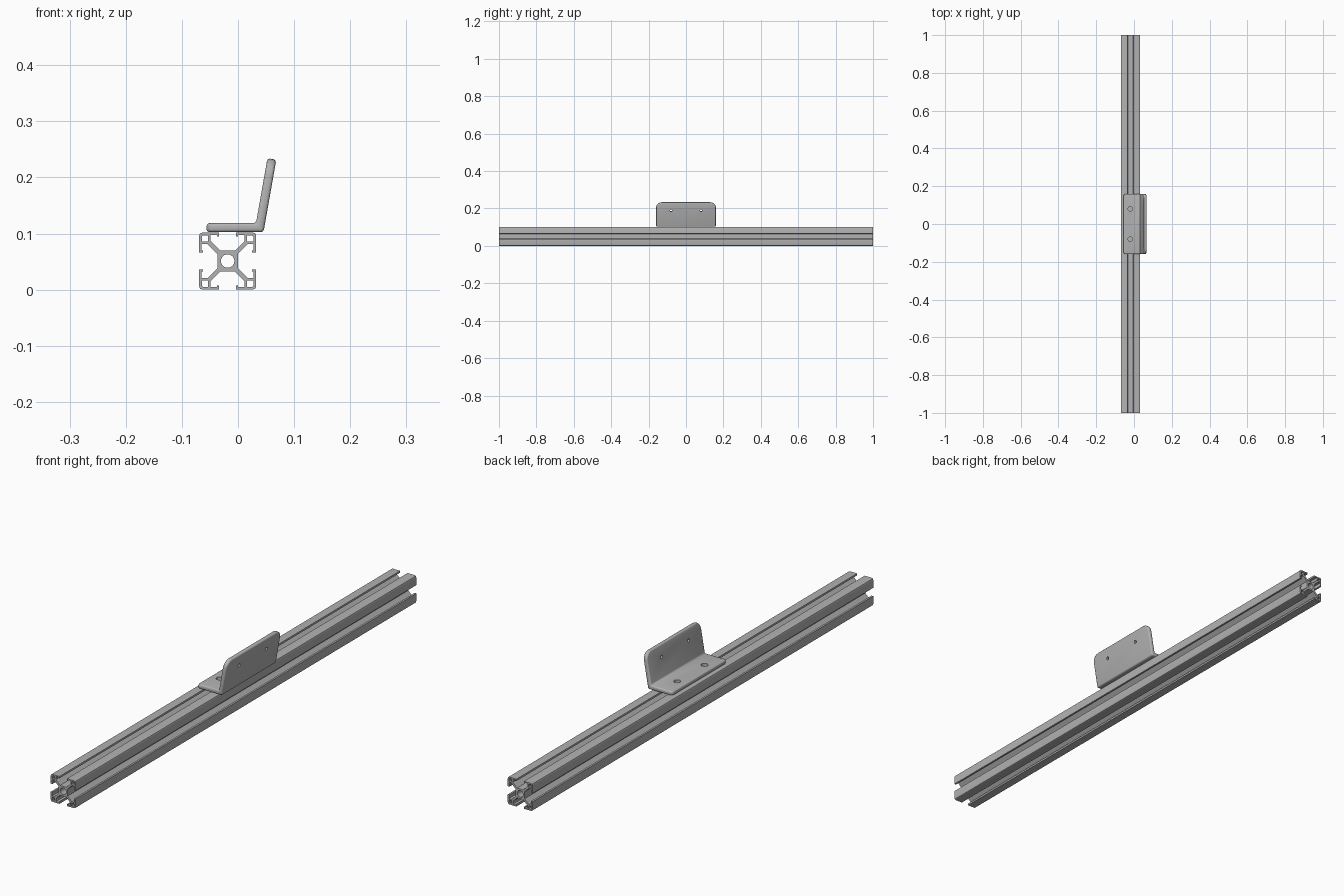
import bpy, bmesh, math
from mathutils import Vector

if "Cube" in bpy.data.objects:
    bpy.data.objects.remove(bpy.data.objects["Cube"])

# One plain grey metal
metal = bpy.data.materials.new("grey metal")
metal.use_nodes = True
grey = (0.45, 0.45, 0.45, 1)
metal.diffuse_color = grey
metal.node_tree.nodes["Principled BSDF"].inputs["Base Color"].default_value = grey


def activate(obj):
    bpy.ops.object.select_all(action='DESELECT')
    obj.select_set(True)
    bpy.context.view_layer.objects.active = obj


def quarter_turns(points):
    """Repeat points four times around the origin."""
    out = []
    for _ in range(4):
        out += points
        points = [(y, -x) for x, y in points]
    return out


def circle(r, n=32):
    return [(r * math.cos(2 * math.pi * i / n), r * math.sin(2 * math.pi * i / n)) for i in range(n)]


# --- Slotted rail: cross-section on a 20 x 20 grid, extruded along y ---
UNIT = 0.0051
half = [(2.5, 3.6), (5.9, 7.0), (5.9, 9.1), (3.7, 9.1), (3.7, 8.6), (3.0, 8.6),
        (3.0, 10), (8.6, 10), (9.3, 9.81)]
corner = half + [(9.65, 9.65)] + [(y, x) for x, y in reversed(half)]
pocket = [(6.8, 6.8), (6.8, 9.0), (8.6, 9.0), (9.0, 8.6), (9.0, 6.8)]

curve = bpy.data.curves.new("slotted_rail", 'CURVE')
curve.dimensions = '2D'
curve.fill_mode = 'BOTH'
curve.extrude = 1.0


def add_loop(points):
    spline = curve.splines.new('POLY')
    spline.points.add(len(points) - 1)
    for p, (x, y) in zip(spline.points, points):
        p.co = (x * UNIT, y * UNIT, 0, 1)
    spline.use_cyclic_u = True


add_loop(quarter_turns(corner))
add_loop(circle(2.35))
pockets = quarter_turns(pocket)
for i in range(4):
    add_loop(pockets[i * 5:i * 5 + 5])

rail = bpy.data.objects.new("slotted_rail", curve)
bpy.context.collection.objects.link(rail)
rail.rotation_euler = (math.pi / 2, 0, 0)
rail.location = (-0.0185, 0, 0.051)
activate(rail)
bpy.ops.object.convert(target='MESH')
rail = bpy.context.object
rail.data.materials.clear()
rail.data.materials.append(metal)
bpy.ops.object.shade_smooth_by_angle(angle=math.radians(25))

# --- Angle bracket: bent plate profile extruded along y ---
T, HALF_LEN, LEAN, RISE = 0.016, 0.16, math.radians(10), 0.131
up = Vector((math.sin(LEAN), math.cos(LEAN)))
across = Vector((-math.cos(LEAN), math.sin(LEAN)))
heel = Vector((0.0455, 0.1025))
inner = heel + across * T
inner += up * ((heel.y + T - inner.y) / up.y)
tip = heel + up * RISE
profile = [(-0.056, heel.y), heel, tip, tip + across * T, inner, (-0.056, heel.y + T)]

bm = bmesh.new()
face = bm.faces.new([bm.verts.new((p[0], -HALF_LEN, p[1])) for p in profile])
ext = bmesh.ops.extrude_face_region(bm, geom=[face])
bmesh.ops.translate(bm, vec=(0, 2 * HALF_LEN, 0),
                    verts=[v for v in ext["geom"] if isinstance(v, bmesh.types.BMVert)])
bmesh.ops.recalc_face_normals(bm, faces=bm.faces)


def round_corners(test, radius):
    """Round the short edges through the plate thickness."""
    edges = [e for e in bm.edges if abs(e.verts[0].co.y - e.verts[1].co.y) < 1e-5
             and all(test(v.co) for v in e.verts)]
    bmesh.ops.bevel(bm, geom=edges, offset=radius, offset_type='OFFSET',
                    segments=6, profile=0.5, affect='EDGES')


round_corners(lambda c: c.z > 0.2, 0.03)
round_corners(lambda c: c.x < -0.05, 0.012)
mesh = bpy.data.meshes.new("angle_bracket")
bm.to_mesh(mesh)
bm.free()
mesh.materials.append(metal)
bracket = bpy.data.objects.new("angle_bracket", mesh)
bracket.location = (0, 0, 0)
bpy.context.collection.objects.link(bracket)
activate(bracket)

# Soft edges all round
bevel = bracket.modifiers.new("soft_edges", 'BEVEL')
bevel.width = 0.0055
bevel.segments = 4
bevel.limit_method = 'ANGLE'
bevel.angle_limit = math.radians(40)
bpy.ops.object.modifier_apply(modifier=bevel.name)

# Screw holes: a large pair in the base, a small pair in the upright
for y in (-0.08, 0.08):
    for x, z, r, tilt in ((-0.02, 0.11, 0.012, 0), (0.053, 0.19, 0.006, math.pi / 2 + LEAN)):
        bpy.ops.mesh.primitive_cylinder_add(vertices=24, radius=r, depth=0.05,
                                            location=(x, y, z), rotation=(0, tilt, 0))
        cutter = bpy.context.object
        cutter.hide_render = True
        activate(bracket)
        hole = bracket.modifiers.new("hole", 'BOOLEAN')
        hole.operation = 'DIFFERENCE'
        hole.solver = 'EXACT'
        hole.object = cutter
        bpy.ops.object.modifier_apply(modifier=hole.name)
        bpy.data.objects.remove(cutter)

activate(bracket)
bpy.ops.object.shade_smooth_by_angle(angle=math.radians(30))
